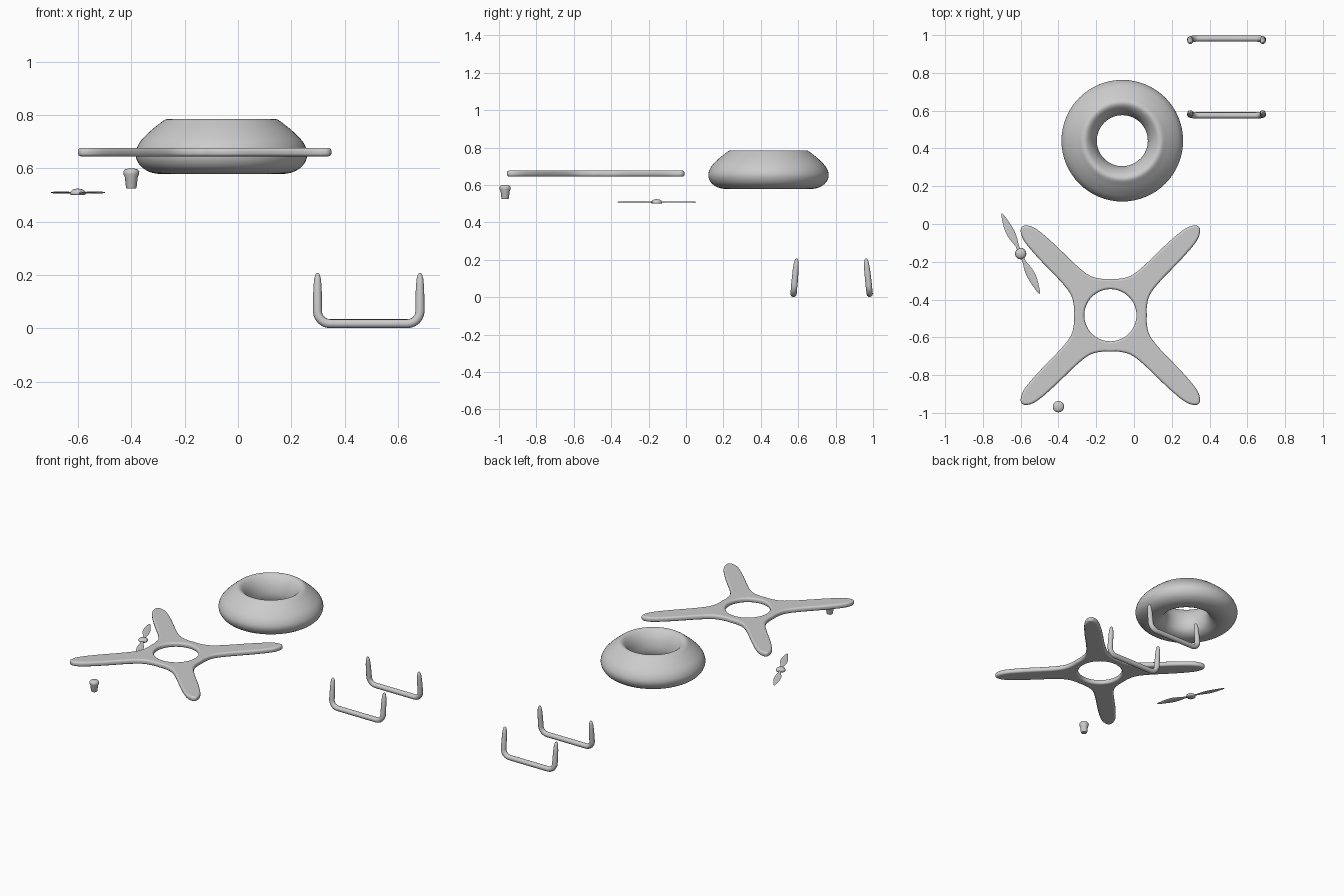
import bpy, bmesh, math
from mathutils import Vector

if "Cube" in bpy.data.objects:
    bpy.data.objects.remove(bpy.data.objects["Cube"])

grey = bpy.data.materials.new("light grey")
grey.diffuse_color = (0.6, 0.6, 0.6, 1)
grey.use_nodes = True
grey.node_tree.nodes["Principled BSDF"].inputs["Base Color"].default_value = grey.diffuse_color


def finish(ob, angle=60):
    ob.data.materials.clear()
    ob.data.materials.append(grey)
    bpy.ops.object.select_all(action='DESELECT')
    bpy.context.view_layer.objects.active = ob
    ob.select_set(True)
    bpy.ops.object.shade_smooth_by_angle(angle=math.radians(angle))
    return ob


def from_bmesh(name, bm, angle=60):
    bmesh.ops.recalc_face_normals(bm, faces=bm.faces)
    me = bpy.data.meshes.new(name)
    bm.to_mesh(me)
    bm.free()
    ob = bpy.data.objects.new(name, me)
    bpy.context.collection.objects.link(ob)
    return finish(ob, angle)


def from_curve(name, cu, loc=(0, 0, 0)):
    ob = bpy.data.objects.new(name, cu)
    ob.location = loc
    bpy.context.collection.objects.link(ob)
    bpy.ops.object.select_all(action='DESELECT')
    bpy.context.view_layer.objects.active = ob
    ob.select_set(True)
    bpy.ops.object.convert(target='MESH')
    return finish(bpy.context.view_layer.objects.active)


def smooth(pts, closed, steps=6):
    """Catmull-Rom curve through the points."""
    n, out = len(pts), []
    p = [Vector(q) for q in pts]
    get = (lambda i: p[i % n]) if closed else (lambda i: p[max(0, min(n - 1, i))])
    for i in range(n if closed else n - 1):
        a, b, c, d = (get(i + k) for k in (-1, 0, 1, 2))
        for s in range(steps):
            t = s / steps
            out.append(0.5 * (2 * b + (c - a) * t + (2 * a - 5 * b + 4 * c - d) * t * t
                              + (3 * b - a - 3 * c + d) * t ** 3))
    return out if closed else out + [p[-1]]


def lathe(name, profile, centre, closed=False, segs=64):
    bm = bmesh.new()
    vs = [bm.verts.new((r, 0, z)) for r, z in profile]
    es = [bm.edges.new(e) for e in zip(vs, vs[1:] + (vs[:1] if closed else []))]
    bmesh.ops.spin(bm, geom=vs + es, cent=(0, 0, 0), axis=(0, 0, 1),
                   angle=2 * math.pi, steps=segs, use_merge=True)
    bmesh.ops.remove_doubles(bm, verts=bm.verts, dist=0.0003)
    bmesh.ops.translate(bm, verts=bm.verts, vec=(*centre, 0))
    return from_bmesh(name, bm)


# Ring body
ring = [(0.135, 0.665), (0.147, 0.725), (0.175, 0.77), (0.204, 0.785), (0.237, 0.764),
        (0.275, 0.732), (0.308, 0.695), (0.322, 0.652), (0.306, 0.612), (0.27, 0.587),
        (0.225, 0.579), (0.18, 0.588), (0.148, 0.615)]
lathe("ring_body", smooth(ring, True, 4), (-0.062, 0.441), closed=True)

# Cross frame: one arm edge, mirrored on its diagonal and turned four times
edge = [(0.193, 0.0), (0.193, 0.045), (0.209, 0.108), (0.262, 0.178), (0.368, 0.288),
        (0.44, 0.37), (0.468, 0.415), (0.475, 0.45)]
arm = edge + [(0.468, 0.468)] + [(y, x) for x, y in reversed(edge[1:])]
outline = []
for k in range(4):
    for x, y in arm:
        outline.append([(x, y), (-y, x), (-x, -y), (y, -x)][k])
outline = smooth(outline, True, 4)
hole = [(0.138 * math.cos(i * math.pi / 32), 0.138 * math.sin(i * math.pi / 32)) for i in range(64)]
cu = bpy.data.curves.new("cross_frame", 'CURVE')
cu.dimensions, cu.fill_mode = '2D', 'BOTH'
cu.extrude, cu.bevel_depth, cu.offset, cu.bevel_resolution = 0.004, 0.012, -0.012, 3
for loop in (outline, hole):
    sp = cu.splines.new('POLY')
    sp.points.add(len(loop) - 1)
    for q, c in zip(sp.points, loop):
        q.co = (c[0], c[1], 0, 1)
    sp.use_cyclic_u = True
from_curve("cross_frame", cu, (-0.125, -0.483, 0.661))

# Landing legs: tapered U tubes leaning toward each other
def leg(name, y_low, y_high):
    path = [(0.192, 0.208, 0.12), (0.192, 0.202, 0.5), (0.192, 0.185, 0.8), (0.192, 0.15, 0.98),
            (0.192, 0.065, 1.08)]
    for i in range(1, 7):
        a = i * math.pi / 12
        path.append((0.145 + 0.047 * math.cos(a), 0.065 - 0.047 * math.sin(a), 1.05))
    path += [(-x, z, r) for x, z, r in reversed(path)]
    c = bpy.data.curves.new(name, 'CURVE')
    c.dimensions, c.bevel_depth, c.bevel_resolution, c.use_fill_caps = '3D', 0.016, 4, True
    sp = c.splines.new('POLY')
    sp.points.add(len(path) - 1)
    for q, (x, z, r) in zip(sp.points, path):
        q.co = (0.49 + x, y_low + (y_high - y_low) * (z - 0.018) / 0.19, z, 1)
        q.radius = r
    from_curve(name, c)


leg("front_leg", 0.575, 0.592)
leg("back_leg", 0.982, 0.962)

# Motor
lathe("motor", [(0, 0.525), (0.018, 0.525), (0.02, 0.529), (0.024, 0.566), (0.029, 0.577),
                (0.03, 0.588), (0.024, 0.596), (0.012, 0.599), (0, 0.6)], (-0.4, -0.967), segs=32)

# Propeller hub
lathe("propeller_hub", [(0, 0.5), (0.026, 0.5), (0.03, 0.505), (0.027, 0.514), (0.018, 0.521),
                        (0, 0.525)], (-0.6, -0.157), segs=32)

# Propeller blades: distance, left half-width, right half-width
stations = smooth([(0.015, 0.01, 0.01), (0.045, 0.008, 0.01), (0.08, 0.017, 0.018),
                   (0.12, 0.024, 0.021), (0.16, 0.022, 0.018), (0.2, 0.014, 0.011),
                   (0.225, 0.007, 0.006), (0.235, 0.001, 0.001)], False, 3)
for k, name in enumerate(("propeller_blade_a", "propeller_blade_b")):
    bm, rings = bmesh.new(), []
    d = Vector((-0.425, 0.905, 0)) * (1 - 2 * k)
    side = Vector((-d.y, d.x, 0))
    for s, l, r in stations:
        thick = 0.003 * min(1, (l + r) / 0.02)
        row = []
        for i in range(10):
            a = i * math.pi / 5
            w = (l if math.cos(a) > 0 else r) * math.cos(a)
            z = 0.509 + thick * math.sin(a) + 0.12 * w
            p = Vector((-0.6, -0.157, z)) + d * s + side * w
            row.append(bm.verts.new(p))
        rings.append(row)
    for a, b in zip(rings, rings[1:]):
        for i in range(10):
            j = (i + 1) % 10
            bm.faces.new((a[i], a[j], b[j], b[i]))
    bm.faces.new(rings[0])
    bm.faces.new(rings[-1])
    from_bmesh(name, bm)
